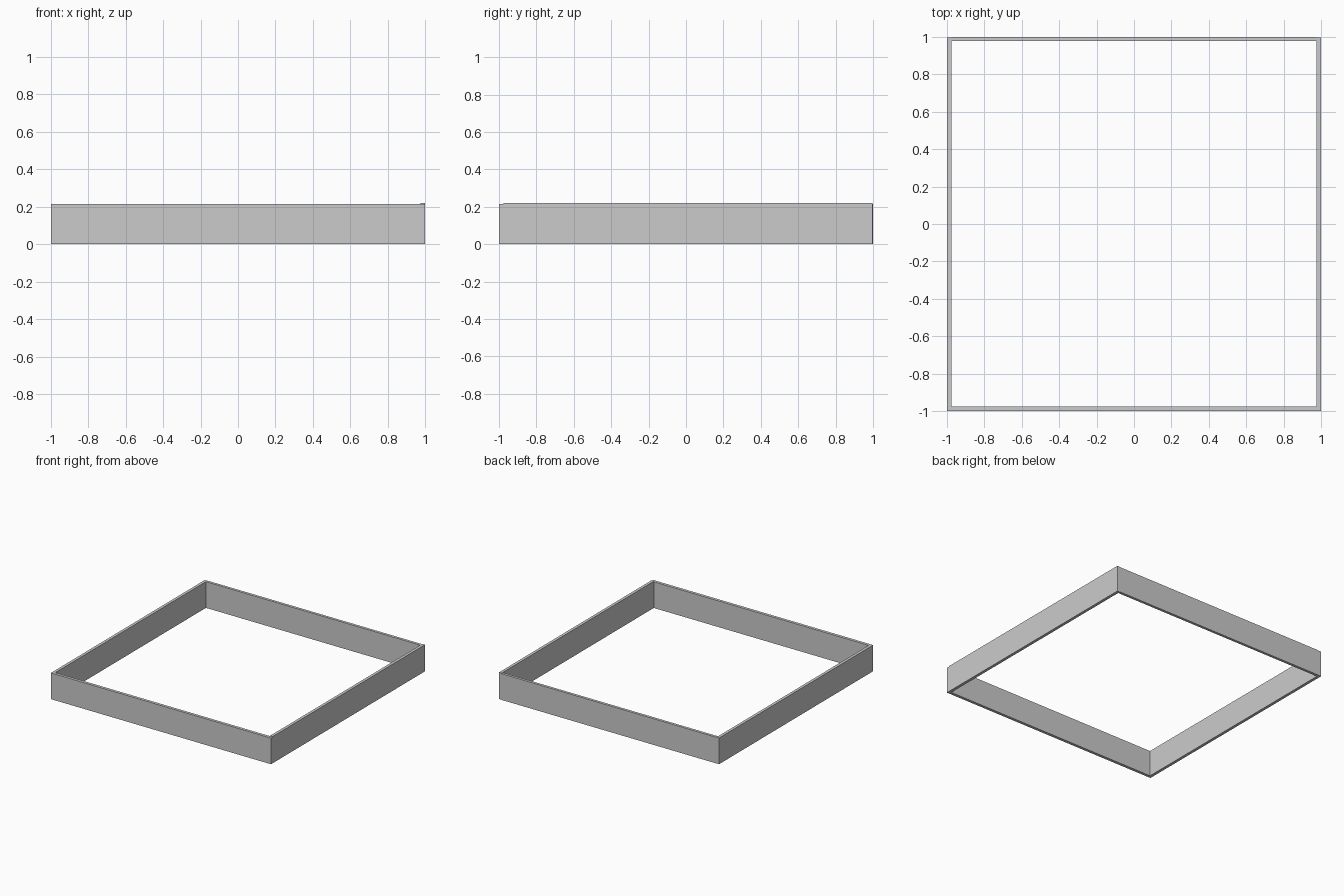
import bpy

if "Cube" in bpy.data.objects:
    bpy.data.objects.remove(bpy.data.objects["Cube"])


def board(name, x0, x1, y0, y1, height):
    """Upright rectangular board standing on z = 0."""
    bpy.ops.mesh.primitive_cube_add(
        size=1, location=((x0 + x1) / 2, (y0 + y1) / 2, height / 2))
    ob = bpy.context.object
    ob.name = ob.data.name = name
    ob.scale = (x1 - x0, y1 - y0, height)
    bpy.ops.object.transform_apply(location=False, rotation=False, scale=True)
    return ob


T = 0.024   # board thickness
H = 0.215   # board height
I = 1 - T   # inner face position

# Front board covers the ends of the side boards
board("front_board", -1, 1, -1, -I, H)

# Side boards, the right one a touch taller
board("left_board", -1, -I, -I, 0.997, H)
board("right_board", I, 1, -I, 0.997, H + 0.004)

# Back board sits between the sides and stands slightly proud of them
board("back_board", -I, I, 0.978, 1, H)
